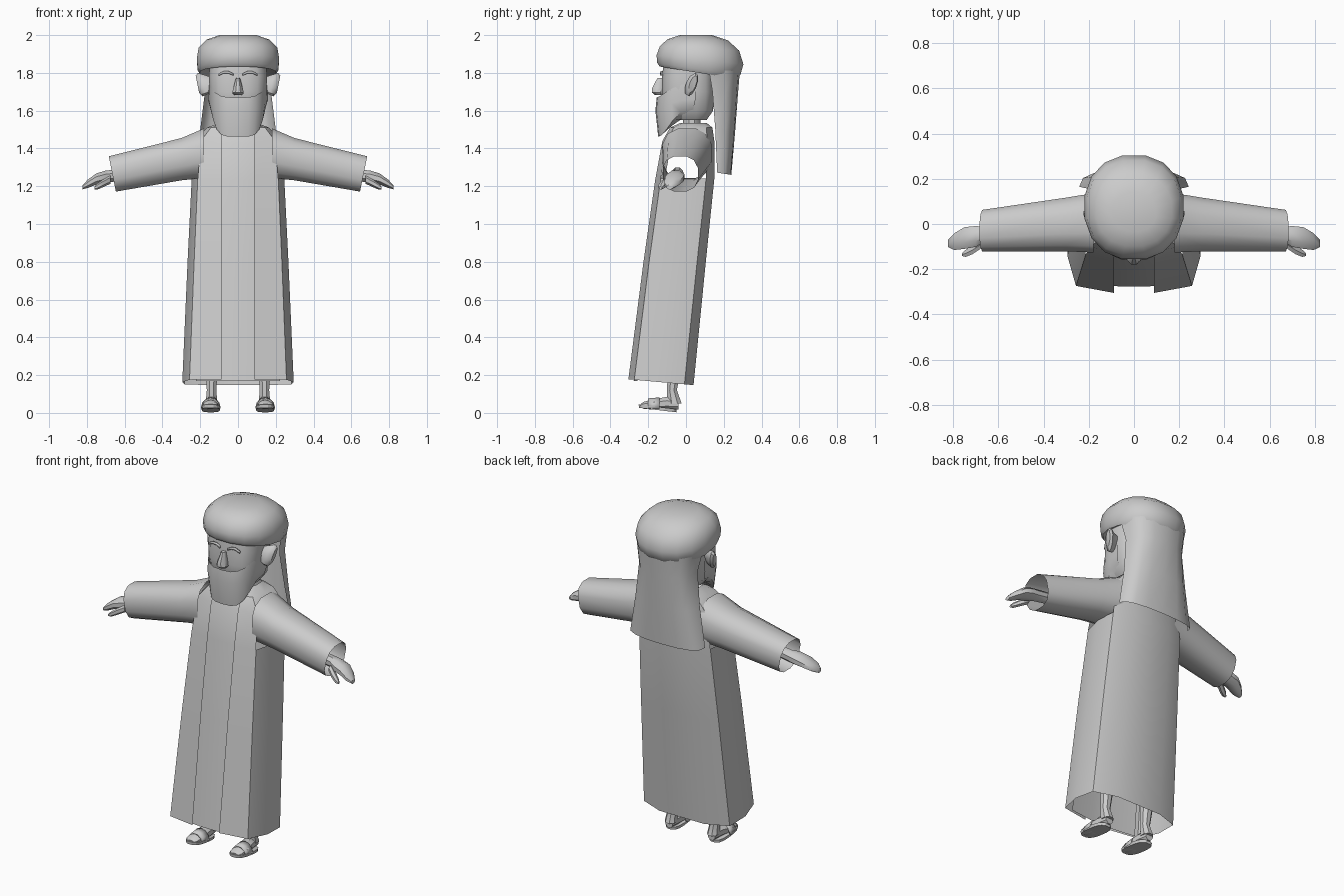
import bpy, bmesh, math
from mathutils import Vector

if "Cube" in bpy.data.objects:
    bpy.data.objects.remove(bpy.data.objects["Cube"])

mat = bpy.data.materials.new("plain grey")
mat.use_nodes = True
GREY = (0.6, 0.6, 0.6, 1)
mat.diffuse_color = GREY
mat.node_tree.nodes["Principled BSDF"].inputs["Base Color"].default_value = GREY


def finish(name, bm, angle=40, flip=False):
    """Turn a bmesh into a shaded, coloured object."""
    bmesh.ops.recalc_face_normals(bm, faces=bm.faces)
    if flip:
        bmesh.ops.reverse_faces(bm, faces=bm.faces)
    mesh = bpy.data.meshes.new(name)
    bm.to_mesh(mesh)
    bm.free()
    mesh.materials.append(mat)
    ob = bpy.data.objects.new(name, mesh)
    bpy.context.collection.objects.link(ob)
    bpy.ops.object.select_all(action='DESELECT')
    ob.select_set(True)
    bpy.context.view_layer.objects.active = ob
    bpy.ops.object.shade_smooth_by_angle(angle=math.radians(angle))
    return ob


def loft(rows, closed=False, caps=False):
    """Skin a list of equal-length point rows."""
    bm = bmesh.new()
    vs = [[bm.verts.new(p) for p in row] for row in rows]
    n = len(vs[0])
    for lo, hi in zip(vs, vs[1:]):
        for i in range(n if closed else n - 1):
            j = (i + 1) % n
            bm.faces.new((lo[i], lo[j], hi[j], hi[i]))
    if caps:
        bm.faces.new(vs[0])
        bm.faces.new(vs[-1])
    return bm


def spow(v, e):
    return math.copysign(abs(v) ** e, v)


def tube(name, axis, stations, sides=12, square=2, caps=True, warp=None, angle=40):
    """Loft rounded rings (x, y, z, half width, half height) along an axis."""
    u, v = {'x': ((0, 1, 0), (0, 0, 1)), 'y': ((1, 0, 0), (0, 0, 1)),
            'z': ((1, 0, 0), (0, 1, 0))}[axis]
    rows = []
    for x, y, z, a, b in stations:
        row = []
        for i in range(sides):
            t = 2 * math.pi * (i + 0.5) / sides
            p = Vector((x, y, z)) + Vector(u) * a * spow(math.cos(t), 2 / square) \
                + Vector(v) * b * spow(math.sin(t), 2 / square)
            row.append(warp(p) if warp else p)
        rows.append(row)
    return finish(name, loft(rows, True, caps), angle)


def stack(levels):
    """Convert (z, half width, front y, back y) into vertical tube stations."""
    return [(0, (f + b) / 2, z, w, (b - f) / 2) for z, w, f, b in levels]


def mirrored(name, make):
    for side, s in (("left", 1), ("right", -1)):
        make(side + "_" + name, s)


# Open-fronted coat with armholes
COAT = [(0.178, .295, -.305, .04), (0.8, .267, -.225, .105), (1.24, .245, -.162, .15),
        (1.44, .225, -.125, .15), (1.51, .165, -.085, .14), (1.535, .10, -.03, .11)]


def coat_row(z, w, f, b):
    d = b - f
    half = [(min(.088, w * .5), f), (w * .87, f + d * .09), (w, f + d * .48),
            (w * .96, b - d * .14), (w * .5, b)]
    pts = half + [(0, b)] + [(-x, y) for x, y in reversed(half)]
    drop = 0.09 if z < 0.5 else 0
    return [(x, y, z - drop * (y - f)) for x, y in pts]


coat = loft([coat_row(*lv) for lv in COAT])
holes = [f for f in coat.faces if 1.26 < f.calc_center_median().z < 1.42
         and abs(f.calc_center_median().x) > 0.2]
bmesh.ops.delete(coat, geom=holes, context='FACES')
finish("coat", coat, 35)

# Inner tunic front seen between the coat edges
tunic = []
for z, w, f, b in COAT:
    edge = w * .75
    tunic.append([(x, f + .028 + k, z - .01) for x, k in
                  ((-edge, .02), (-.06, 0), (.06, 0), (edge, .02))])
finish("tunic_front", loft(tunic))


# Hollow sleeves, cuffs tilted outward at the top
def sleeve(name, s):
    def shear(p):
        if abs(p.x) > 0.5:
            p.x += s * 0.2 * (p.z - 1.265)
        return p
    tube(name, 'x', [(s * .18, .005, 1.375, .135, .135), (s * .3, -.002, 1.343, .122, .115),
                     (s * .665, -.03, 1.265, .095, .096)],
         12, 2.5, caps=False, warp=shear)


mirrored("sleeve", sleeve)


# Mitten-like hands with a thumb
def hand(name, s):
    tube(name, 'x', [(s * .56, -.045, 1.27, .032, .032), (s * .66, -.045, 1.255, .034, .034),
                     (s * .70, -.055, 1.25, .05, .036), (s * .75, -.062, 1.238, .052, .032),
                     (s * .795, -.078, 1.213, .04, .024), (s * .822, -.086, 1.195, .018, .012)], 8)
    tube(name + "_thumb", 'x', [(s * .675, -.09, 1.235, .02, .022), (s * .715, -.115, 1.215, .022, .02),
                                (s * .745, -.13, 1.198, .018, .016), (s * .76, -.135, 1.19, .008, .008)], 6)


mirrored("hand", hand)


# Legs, feet and sandals
def leg(name, s):
    tube(name, 'z', [(s * .14, -.06, .05, .034, .04), (s * .14, -.075, .12, .027, .029),
                     (s * .14, -.06, .24, .036, .036), (s * .13, -.03, .5, .045, .045)], 8)


def foot(name, s):
    tube(name, 'y', [(s * .14, -.04, .045, .025, .03), (s * .14, -.1, .05, .035, .038),
                     (s * .145, -.17, .045, .044, .03), (s * .145, -.225, .04, .04, .02),
                     (s * .145, -.24, .038, .025, .01)], 8)


def sandal(name, s):
    def tilt(p):
        p.z += -.12 * (p.y + .05)
        return p
    tube(name + "_sole", 'z', [(s * .144, -.15, .003, .048, .1), (s * .144, -.15, .02, .05, .102)],
         16, 2.8, warp=tilt, angle=30)
    rows = []
    for y, r in ((-.2, .048), (-.14, .053)):
        rows.append([(s * (.144 + r * math.cos(a)), y, .025 + (r + .004) * math.sin(a))
                     for a in (math.pi * i / 6 for i in range(7))])
    strap = finish(name + "_strap", loft(rows))
    solid = strap.modifiers.new("thickness", 'SOLIDIFY')
    solid.thickness = .008


mirrored("leg", leg)
mirrored("foot", foot)
mirrored("sandal", sandal)

# Neck and head
tube("neck", 'z', [(0, .03, 1.44, .06, .05), (0, .03, 1.6, .05, .045)], 10)
tube("head", 'z', stack([(1.55, .10, -.07, .11), (1.60, .14, -.12, .145), (1.70, .152, -.13, .15),
                         (1.78, .156, -.128, .15), (1.86, .15, -.12, .15)]), 16, 3)

# Beard wrapping the lower face and tapering to the chin
beard = [[], [], [], []]
for i in range(13):
    a = math.pi * (i / 12 - 0.5)
    sn, cs = spow(math.sin(a), .75), abs(math.cos(a)) ** .75
    k = abs(math.sin(a))
    beard[0].append((sn * .157, .05 - cs * .205, 1.67 + .075 * k ** 3))
    beard[1].append((sn * .159, .05 - cs * .212, 1.60 + .06 * k ** 3))
    beard[2].append((sn * .145, .04 - cs * .187, 1.462 + .15 * k ** 4))
    beard[3].append((sn * .09, .03 - cs * .08, 1.56))
finish("beard", loft(beard), 50)

# Nose and brows
tube("nose", 'z', [(0, -.14, 1.682, .022, .025), (0, -.148, 1.695, .033, .034),
                   (0, -.146, 1.72, .027, .036), (0, -.135, 1.772, .012, .018)], 8)


def brow(name, s):
    rows = [[(s * x, -.137 + .5 * x * x, 1.797 + arch - h) for h in (0, .012)]
            for x, arch in ((.025, 0), (.05, .012), (.075, .013), (.102, 0))]
    ob = finish(name, loft(rows))
    ob.modifiers.new("thickness", 'SOLIDIFY').thickness = .009


mirrored("brow", brow)


# Ears, flattened and leaning back
def ear(name, s):
    def lean(p):
        p.y += .3 * (p.z - 1.74)
        p.x += s * .2 * (p.z - 1.74)
        return p
    tube(name, 'x', [(s * .14, .02, 1.74, .018, .04), (s * .18, .024, 1.738, .026, .055),
                     (s * .2, .032, 1.738, .028, .062), (s * .215, .036, 1.74, .018, .045)], 10, warp=lean)


mirrored("ear", ear)


# Rounded headwrap, lower toward the back
def sag(p):
    p.z -= (2 - p.z) * .8 * (p.y - .07)
    return p


tube("headwrap", 'z', stack([(1.835, .15, -.11, .2), (1.8, .205, -.142, .27), (1.82, .217, -.156, .292),
                             (1.87, .222, -.16, .308), (1.93, .212, -.142, .285),
                             (1.975, .17, -.1, .225), (2.0, .10, -.035, .14)]),
     16, 2.2, warp=sag, angle=50)

# Cloth hanging from the headwrap down the back
drape = []
for z, w, ys, yb in ((1.82, .195, .12, .285), (1.7, .175, .14, .275), (1.5, .2, .155, .26),
                     (1.272, .242, .165, .24)):
    row = []
    for i in range(9):
        a = math.pi * (i / 8 - 0.5)
        c = max(math.cos(a), 0) ** .7
        row.append((w * spow(math.sin(a), .85), ys + (yb - ys) * c, z - .012 * c))
    drape.append(row)
finish("back_cloth", loft(drape), 50)
